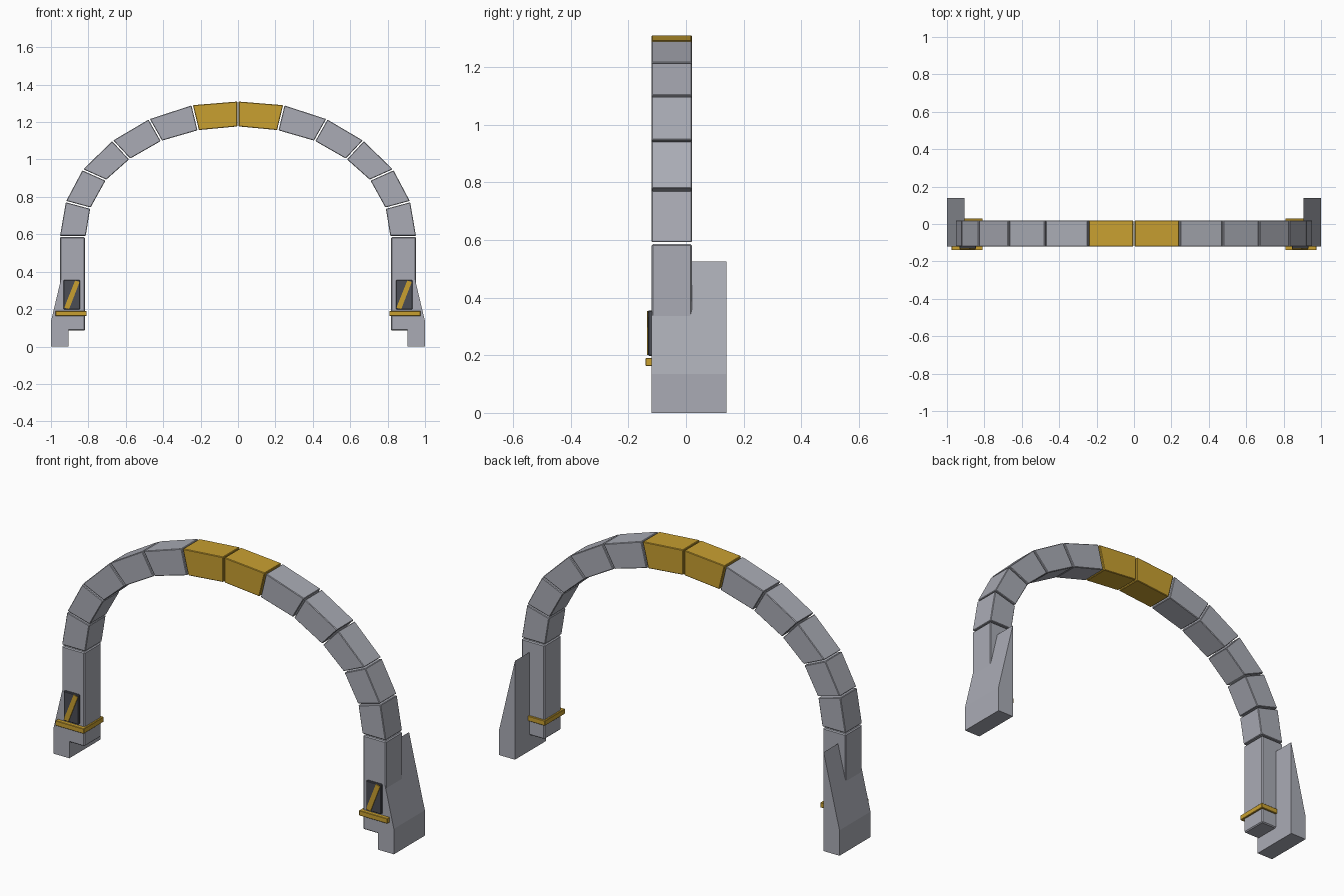
import bpy, bmesh
from mathutils import Vector

cube = bpy.data.objects.get("Cube")
if cube:
    bpy.data.objects.remove(cube, do_unlink=True)


def material(name, rgb):
    mat = bpy.data.materials.new(name)
    mat.use_nodes = True
    mat.diffuse_color = (*rgb, 1)
    mat.node_tree.nodes["Principled BSDF"].inputs["Base Color"].default_value = (*rgb, 1)
    return mat


stone = material("grey stone", (0.40, 0.41, 0.46))
gold = material("gold", (0.58, 0.35, 0.03))
dark = material("dark panel", (0.07, 0.075, 0.09))


def extrude_profile(name, points, y0, y1, mat, bevel=0.0):
    """Prism from an (x, z) outline, spanning y0 to y1."""
    bm = bmesh.new()
    face = bm.faces.new([bm.verts.new((x, y0, z)) for x, z in points])
    new = bmesh.ops.extrude_face_region(bm, geom=[face])["geom"]
    bmesh.ops.translate(bm, vec=(0, y1 - y0, 0),
                        verts=[v for v in new if isinstance(v, bmesh.types.BMVert)])
    bmesh.ops.recalc_face_normals(bm, faces=bm.faces)
    if bevel:
        bmesh.ops.bevel(bm, geom=bm.edges[:], offset=bevel, segments=1,
                        affect='EDGES', clamp_overlap=True)
    mesh = bpy.data.meshes.new(name)
    bm.to_mesh(mesh)
    bm.free()
    mesh.materials.append(mat)
    obj = bpy.data.objects.new(name, mesh)
    bpy.context.collection.objects.link(obj)
    return obj


def rect(x0, x1, z0, z1):
    return [(x0, z0), (x1, z0), (x1, z1), (x0, z1)]


FRONT, BACK = -0.12, 0.02
GAP = 0.004

# Joints of the arch, from the leg up to the crown
outer = [(0.952, 0.588), (0.92, 0.775), (0.83, 0.945), (0.67, 1.10),
         (0.475, 1.215), (0.245, 1.29), (0, 1.31)]
inner = [(0.815, 0.588), (0.79, 0.74), (0.707, 0.89), (0.58, 1.003),
         (0.41, 1.10), (0.213, 1.157), (0, 1.177)]


def shrink(a, b):
    """Pull both ends of an edge in by the joint gap."""
    a, b = Vector(a), Vector(b)
    step = (b - a).normalized() * GAP
    return tuple(a + step), tuple(b - step)


for side, sign in (("left", 1), ("right", -1)):
    def mirror(points):
        return [(sign * x, z) for x, z in points]

    # Arch blocks, the topmost one gold
    last = len(outer) - 2
    for i in range(last + 1):
        o0, o1 = shrink(outer[i], outer[i + 1])
        i0, i1 = shrink(inner[i], inner[i + 1])
        extrude_profile(f"{side}_arch_block_{i + 1}", mirror([o0, o1, i1, i0]),
                        FRONT, BACK, gold if i == last else stone, 0.003)

    # Upright leg and the wedge buttress behind it
    extrude_profile(f"{side}_leg", mirror(rect(0.818, 0.952, 0.085, 0.585)),
                    FRONT, BACK, stone, 0.005)
    extrude_profile(f"{side}_buttress",
                    mirror([(0.907, 0), (1, 0), (1, 0.135), (0.907, 0.525)]),
                    FRONT, 0.14, stone)

    # Gold band around the leg
    extrude_profile(f"{side}_band", mirror(rect(0.809, 0.975, 0.163, 0.19)),
                    -0.14, 0.029, gold, 0.002)

    # Dark panel with a gold slash, leaning the same way on both legs
    extrude_profile(f"{side}_panel", mirror(rect(0.845, 0.933, 0.198, 0.355)),
                    -0.132, FRONT + 0.01, dark, 0.003)
    c = sign * 0.888
    extrude_profile(f"{side}_slash",
                    [(c - 0.041, 0.207), (c - 0.015, 0.2),
                     (c + 0.041, 0.345), (c + 0.017, 0.353)],
                    -0.136, -0.125, gold)
